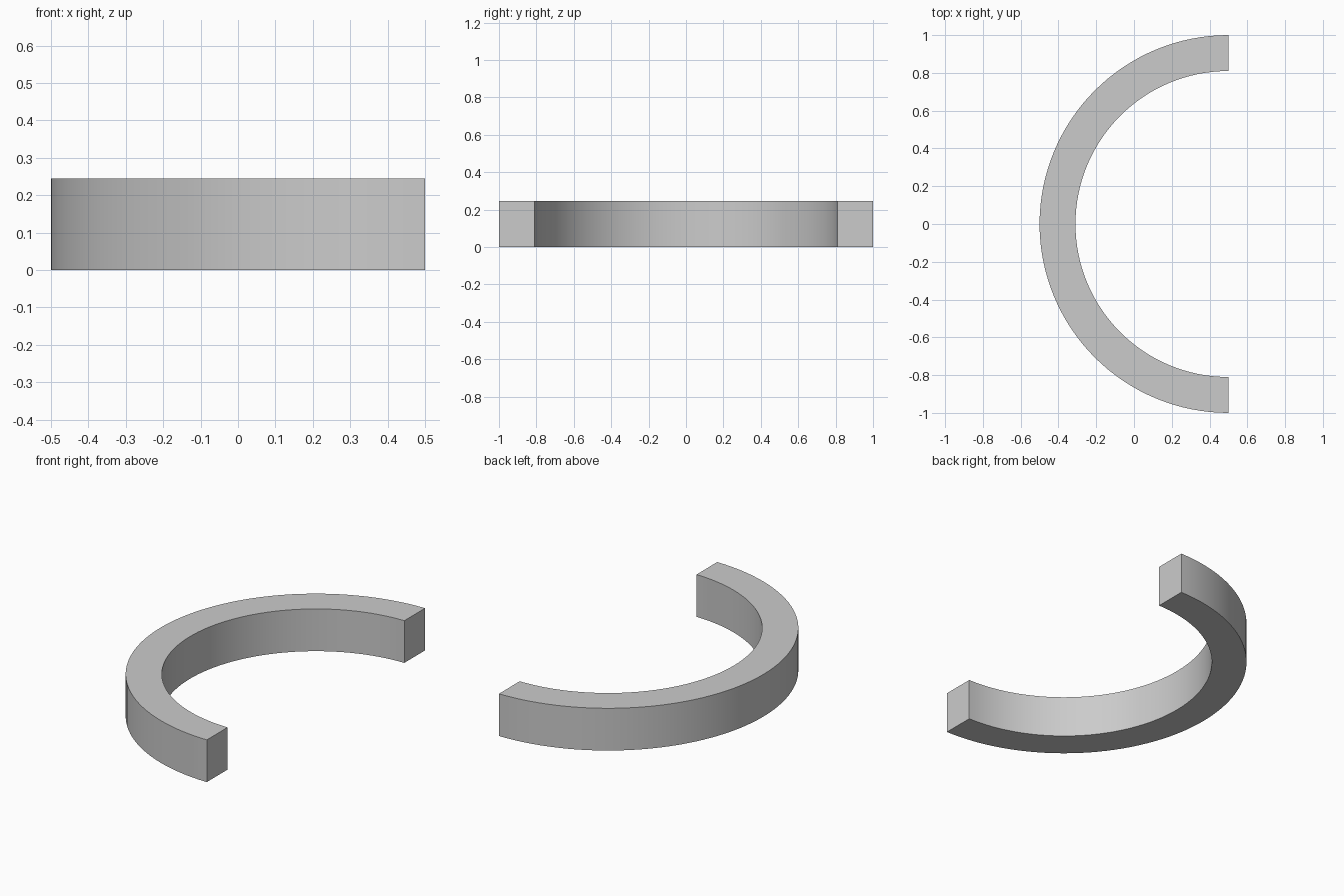
import bpy, bmesh, math

if "Cube" in bpy.data.objects:
    bpy.data.objects.remove(bpy.data.objects["Cube"])

R_OUT, R_IN, HEIGHT, SEGS = 1.0, 0.81, 0.245, 64
CENTER_X = 0.5

# Half ring: sweep a rectangular section through 180 degrees
bm = bmesh.new()
section = [(R_IN, 0), (R_OUT, 0), (R_OUT, HEIGHT), (R_IN, HEIGHT)]
rings = []
for i in range(SEGS + 1):
    a = math.pi / 2 + math.pi * i / SEGS
    rings.append([bm.verts.new((CENTER_X + r * math.cos(a), r * math.sin(a), z))
                  for r, z in section])
for a, b in zip(rings, rings[1:]):
    for j in range(4):
        k = (j + 1) % 4
        bm.faces.new((a[j], a[k], b[k], b[j]))

# End caps
bm.faces.new(rings[0])
bm.faces.new(rings[-1])
bmesh.ops.recalc_face_normals(bm, faces=bm.faces)

mesh = bpy.data.meshes.new("half_ring")
bm.to_mesh(mesh)
bm.free()
ring = bpy.data.objects.new("half_ring", mesh)
bpy.context.collection.objects.link(ring)

# Smooth curved walls, sharp edges
bpy.context.view_layer.objects.active = ring
ring.select_set(True)
bpy.ops.object.shade_smooth_by_angle(angle=math.radians(30))
